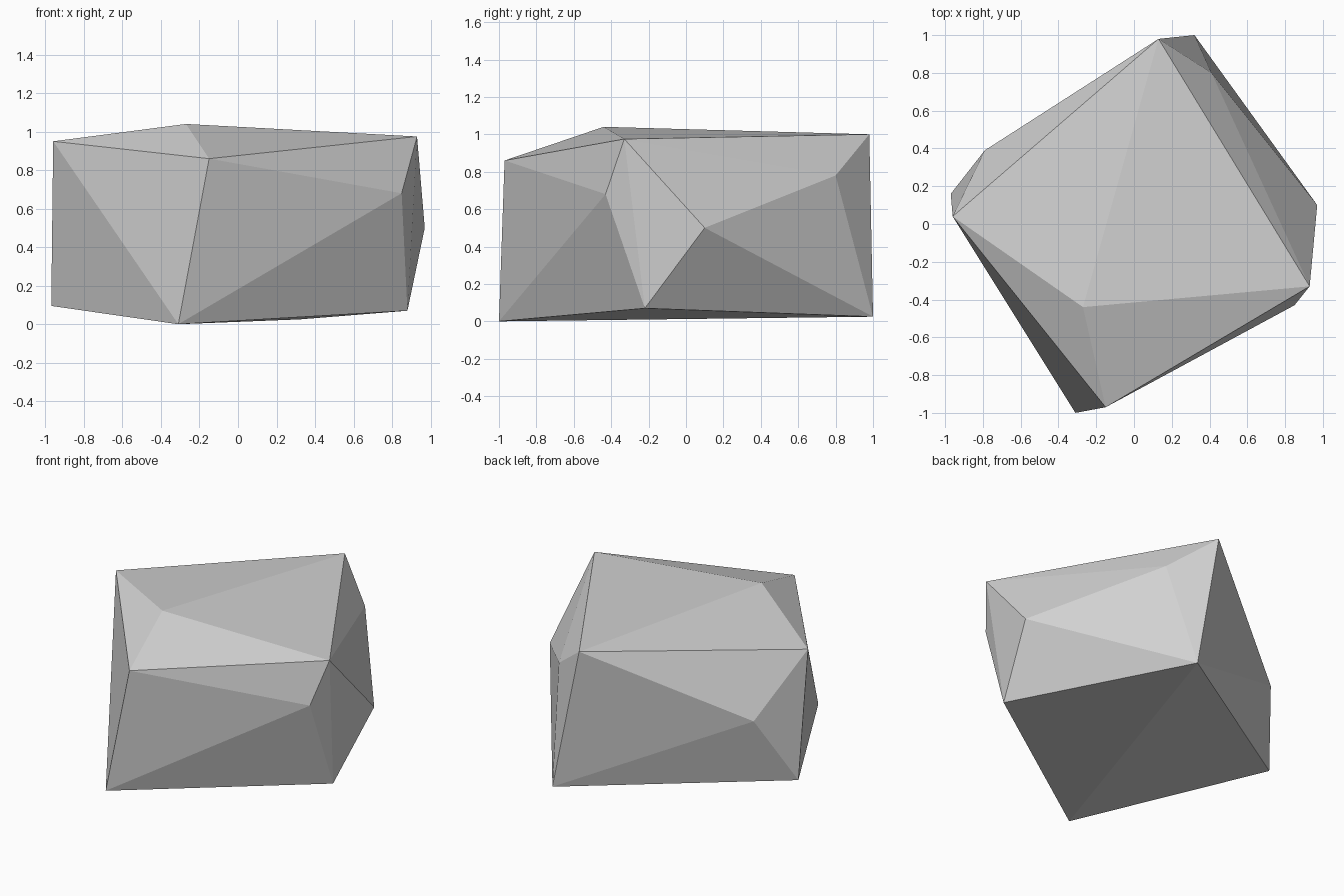
import bpy
import bmesh

cube = bpy.data.objects.get("Cube")
if cube:
    bpy.data.objects.remove(cube, do_unlink=True)

# Plain grey stone
stone = bpy.data.materials.new("grey_stone")
stone.use_nodes = True
grey = (0.64, 0.64, 0.64, 1)
stone.diffuse_color = grey
stone.node_tree.nodes["Principled BSDF"].inputs["Base Color"].default_value = grey

# Corners of the rough block, in order west, north, east, south
top_corners = [(-.96, .04, .95), (.13, .98, 1), (.93, -.33, .975), (-.15, -.97, .86)]
base_corners = [(-.97, .16, .095), (.32, 1, .025), (.88, -.22, .07), (-.31, -1, 0)]

# Chipped points that bulge out of the top and the sides
peak = (-.27, -.44, 1.04)
southeast_bulge = (.85, -.43, .68)
northeast_bulge = (.97, .1, .5)
northeast_chip = (.41, .8, .78)
northwest_bulge = (-.79, .39, .54)
bulges = [peak, southeast_bulge, northeast_bulge, northeast_chip, northwest_bulge]

# Flat facets wrapped tightly around all the points
bm = bmesh.new()
for point in top_corners + base_corners + bulges:
    bm.verts.new(point)
bmesh.ops.convex_hull(bm, input=bm.verts[:])
bmesh.ops.recalc_face_normals(bm, faces=bm.faces[:])
mesh = bpy.data.meshes.new("rock")
bm.to_mesh(mesh)
bm.free()
mesh.materials.append(stone)
rock = bpy.data.objects.new("rock", mesh)
bpy.context.collection.objects.link(rock)
